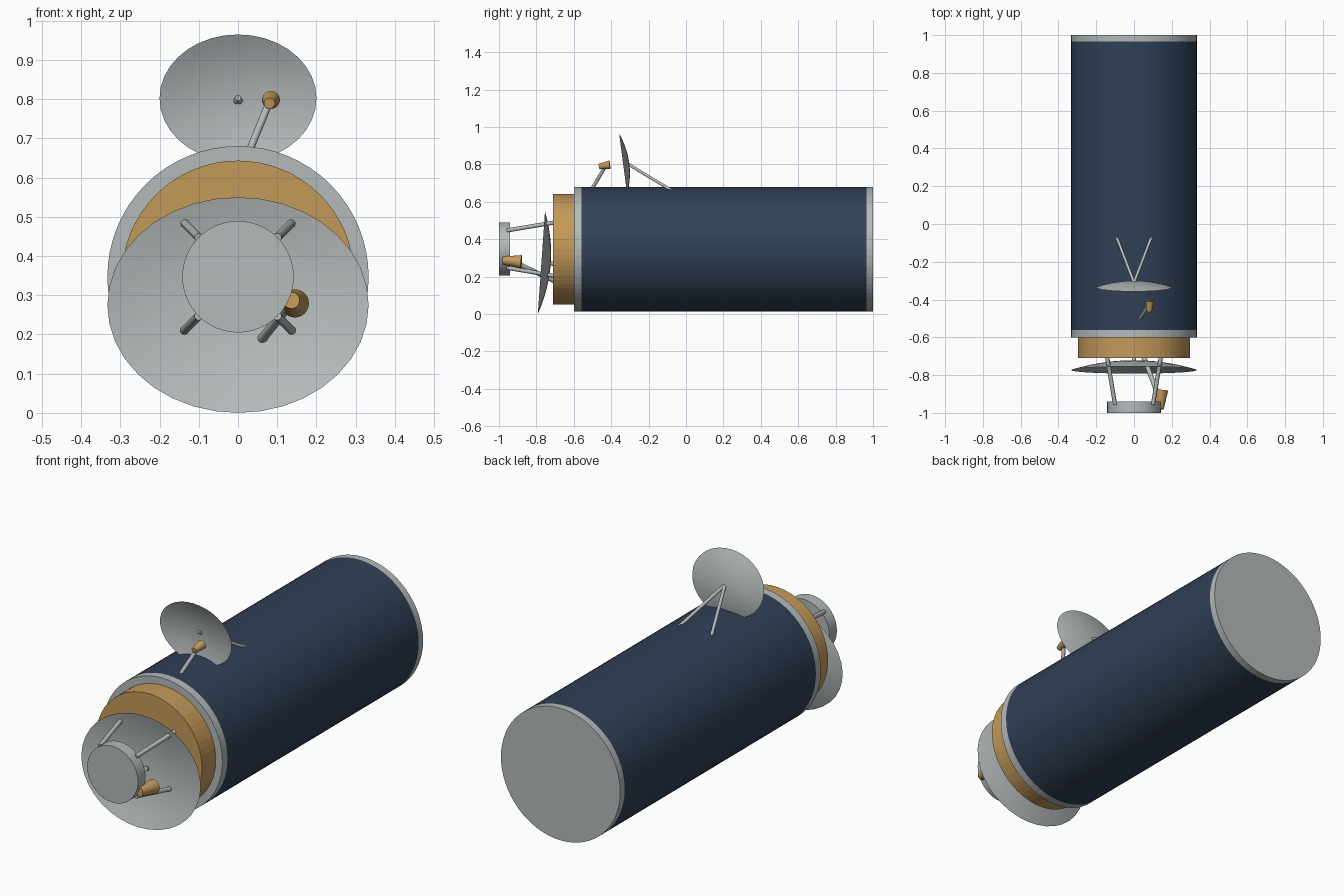
import bpy, bmesh, math
from mathutils import Vector, Matrix

if "Cube" in bpy.data.objects:
    bpy.data.objects.remove(bpy.data.objects["Cube"])


def material(name, rgb):
    m = bpy.data.materials.new(name)
    m.use_nodes = True
    m.diffuse_color = (*rgb, 1)
    m.node_tree.nodes["Principled BSDF"].inputs["Base Color"].default_value = (*rgb, 1)
    return m


NAVY = material("navy", (0.03, 0.052, 0.095))
SILVER = material("silver", (0.46, 0.49, 0.49))
GOLD = material("gold", (0.55, 0.32, 0.1))
AXIS_Z = 0.347


def finish(name, bm, mats, smooth=None):
    bmesh.ops.recalc_face_normals(bm, faces=bm.faces)
    mesh = bpy.data.meshes.new(name)
    bm.to_mesh(mesh)
    bm.free()
    obj = bpy.data.objects.new(name, mesh)
    bpy.context.collection.objects.link(obj)
    for m in mats:
        mesh.materials.append(m)
    if smooth:
        bpy.ops.object.select_all(action='DESELECT')
        obj.select_set(True)
        bpy.context.view_layer.objects.active = obj
        bpy.ops.object.shade_smooth_by_angle(angle=math.radians(smooth))
    return obj


def lathe(name, profile, mats, bands=None, sides=64):
    """Closed drum along y from (y, radius) stations."""
    bm = bmesh.new()
    rings = []
    for y, r in profile:
        angles = [math.tau * i / sides for i in range(sides)]
        rings.append([bm.verts.new((r * math.cos(a), y, AXIS_Z + r * math.sin(a)))
                      for a in angles])
    for k, (a, b) in enumerate(zip(rings, rings[1:])):
        for i in range(sides):
            j = (i + 1) % sides
            f = bm.faces.new((a[i], a[j], b[j], b[i]))
            f.material_index = bands[k] if bands else 0
    for ring in (rings[0], rings[-1]):
        bm.faces.new(ring)
    return finish(name, bm, mats)


def rod(name, start, end, r1, r2, mat, sides=12):
    """Straight rod or tapered horn between two points."""
    start, end = Vector(start), Vector(end)
    d = end - start
    bm = bmesh.new()
    place = Matrix.Translation((start + end) / 2) @ d.to_track_quat('Z', 'Y').to_matrix().to_4x4()
    bmesh.ops.create_cone(bm, cap_ends=True, segments=sides, radius1=r1, radius2=r2,
                          depth=d.length, matrix=place)
    return finish(name, bm, [mat], 40)


def dish(name, centre, rx, rz, depth, tilt, sides=36, steps=8):
    """Thin oval bowl that opens toward the front."""
    bm = bmesh.new()
    place = Matrix.Translation(centre) @ Matrix.Rotation(math.radians(tilt), 4, 'X')
    apex = bm.verts.new(place @ Vector((0, depth, 0)))
    previous = None
    for s in range(1, steps + 1):
        t = s / steps
        ring = []
        for i in range(sides):
            a = math.tau * i / sides
            ring.append(bm.verts.new(place @ Vector(
                (rx * t * math.cos(a), depth * (1 - t * t), rz * t * math.sin(a)))))
        for i in range(sides):
            j = (i + 1) % sides
            if previous:
                bm.faces.new((previous[i], previous[j], ring[j], ring[i]))
            else:
                bm.faces.new((apex, ring[j], ring[i]))
        previous = ring
    return finish(name, bm, [SILVER], 60)


# Main hull: silver end bands around a navy barrel
lathe("hull", [(-0.6, 0.333), (-0.56, 0.333), (0.965, 0.333), (1.0, 0.333)],
      [SILVER, NAVY], bands=[0, 1, 0])

# Stepped collar and front drum
lathe("front_collar", [(-0.71, 0.296), (-0.6, 0.296)], [GOLD])
lathe("front_drum", [(-1.0, 0.142), (-0.94, 0.142)], [SILVER])

# Four splayed struts that carry the drum
for sx, side in ((1, "left"), (-1, "right")):
    for sz, level in ((1, "upper"), (-1, "lower")):
        rod(f"drum_strut_{level}_{side}",
            (sx * 0.1, -0.957, AXIS_Z + sz * 0.1),
            (sx * 0.143, -0.7, AXIS_Z + sz * 0.143), 0.011, 0.011, SILVER)

# Large front dish, its mount and its feed
dish("front_dish", (0, -0.773, 0.275), 0.333, 0.2755, 0.05, -4)
rod("front_dish_mount", (0, -0.735, 0.275), (0, -0.7, 0.265), 0.011, 0.011, SILVER)
rod("front_feed_horn", (0.136, -0.98, 0.287), (0.145, -0.88, 0.279), 0.021, 0.036, GOLD, 24)
rod("front_feed_arm", (0.137, -0.93, 0.284), (0.05, -0.7, 0.175), 0.0125, 0.0125, SILVER)

# Small top dish, its V mount and its feed
dish("top_dish", (0, -0.336, 0.802), 0.2, 0.164, 0.033, 7.5)
for sx, side in ((1, "left"), (-1, "right")):
    rod(f"top_dish_mount_{side}", (0, -0.31, 0.802), (sx * 0.09, -0.075, 0.66),
        0.008, 0.008, SILVER)
rod("top_feed_horn", (0.08, -0.465, 0.789), (0.084, -0.407, 0.798), 0.014, 0.023, GOLD, 24)
rod("top_feed_arm", (0.08, -0.43, 0.792), (0.028, -0.505, 0.665), 0.0095, 0.0095, SILVER)
